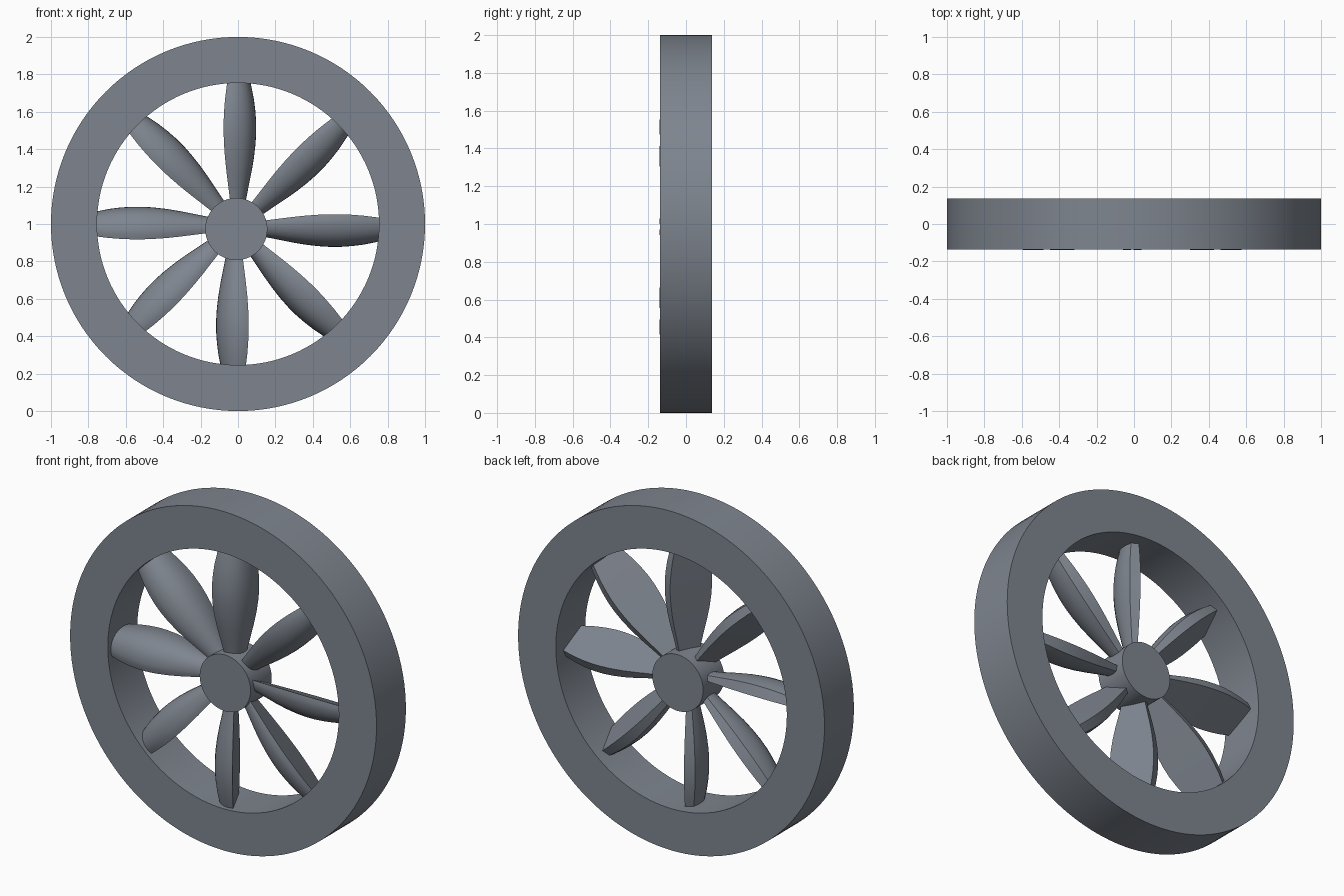
import bpy, bmesh, math
from mathutils import Vector

if "Cube" in bpy.data.objects:
    bpy.data.objects.remove(bpy.data.objects["Cube"])

mat = bpy.data.materials.new("slate grey")
mat.diffuse_color = (0.21, 0.235, 0.275, 1)
mat.use_nodes = True
mat.node_tree.nodes["Principled BSDF"].inputs["Base Color"].default_value = mat.diffuse_color


def finish(name, bm, angle=30):
    bmesh.ops.recalc_face_normals(bm, faces=bm.faces[:])
    me = bpy.data.meshes.new(name)
    bm.to_mesh(me)
    bm.free()
    me.materials.append(mat)
    ob = bpy.data.objects.new(name, me)
    bpy.context.collection.objects.link(ob)
    bpy.ops.object.select_all(action='DESELECT')
    ob.select_set(True)
    bpy.context.view_layer.objects.active = ob
    bpy.ops.object.shade_smooth_by_angle(angle=math.radians(angle))
    return ob


def skin(bm, loops, closed=False):
    """Join successive closed vertex loops with quads."""
    n = len(loops[0])
    pairs = list(zip(loops, loops[1:]))
    if closed:
        pairs.append((loops[-1], loops[0]))
    for a, b in pairs:
        for i in range(n):
            j = (i + 1) % n
            bm.faces.new((a[i], a[j], b[j], b[i]))
    if not closed:
        bm.faces.new(loops[0])
        bm.faces.new(loops[-1])


def lathe(name, profile, cx, cz, closed, sides=128):
    bm = bmesh.new()
    loops = [[bm.verts.new((cx + r * math.cos(k * math.tau / sides), y,
                            cz + r * math.sin(k * math.tau / sides)))
              for k in range(sides)] for r, y in profile]
    skin(bm, loops, closed)
    return finish(name, bm)


# Rim and the slightly off-centre hub
lathe("rim", [(1, -.137), (1, .137), (.754, .137), (.754, -.137)], 0, 1, True)
lathe("hub", [(.166, -.107), (.166, .09)], -.009, .973, False)

# Blade section: flat back, bulged front, blunt trailing edge
lead, trail = Vector((-.067, -.125)), Vector((.045, .105))
chord = trail - lead
out = Vector((chord.y, -chord.x)).normalized()
bulge = [(0, 0), (.02, .025), (.06, .047), (.13, .071), (.22, .092), (.33, .107),
         (.45, .114), (.57, .113), (.69, .106), (.8, .094), (.9, .079), (1, .06)]
section = [lead + chord * u + out * h for u, h in bulge] + [trail]

# Blade width along the radius
stations = [(.1, .42), (.16, .52), (.22, .63), (.3, .78), (.37, .89), (.44, .965),
            (.5, 1), (.56, 1), (.62, .96), (.68, .89), (.74, .78), (.8, .66)]

for k in range(8):
    a = k * math.tau / 8
    c, s = math.cos(a), math.sin(a)
    bm = bmesh.new()
    loops = [[bm.verts.new((-.01 + p.x * f * c - r * s, -.008 + p.y * f,
                            .985 + p.x * f * s + r * c)) for p in section]
             for r, f in stations]
    skin(bm, loops)
    finish(f"blade_{k + 1}", bm, 35)
